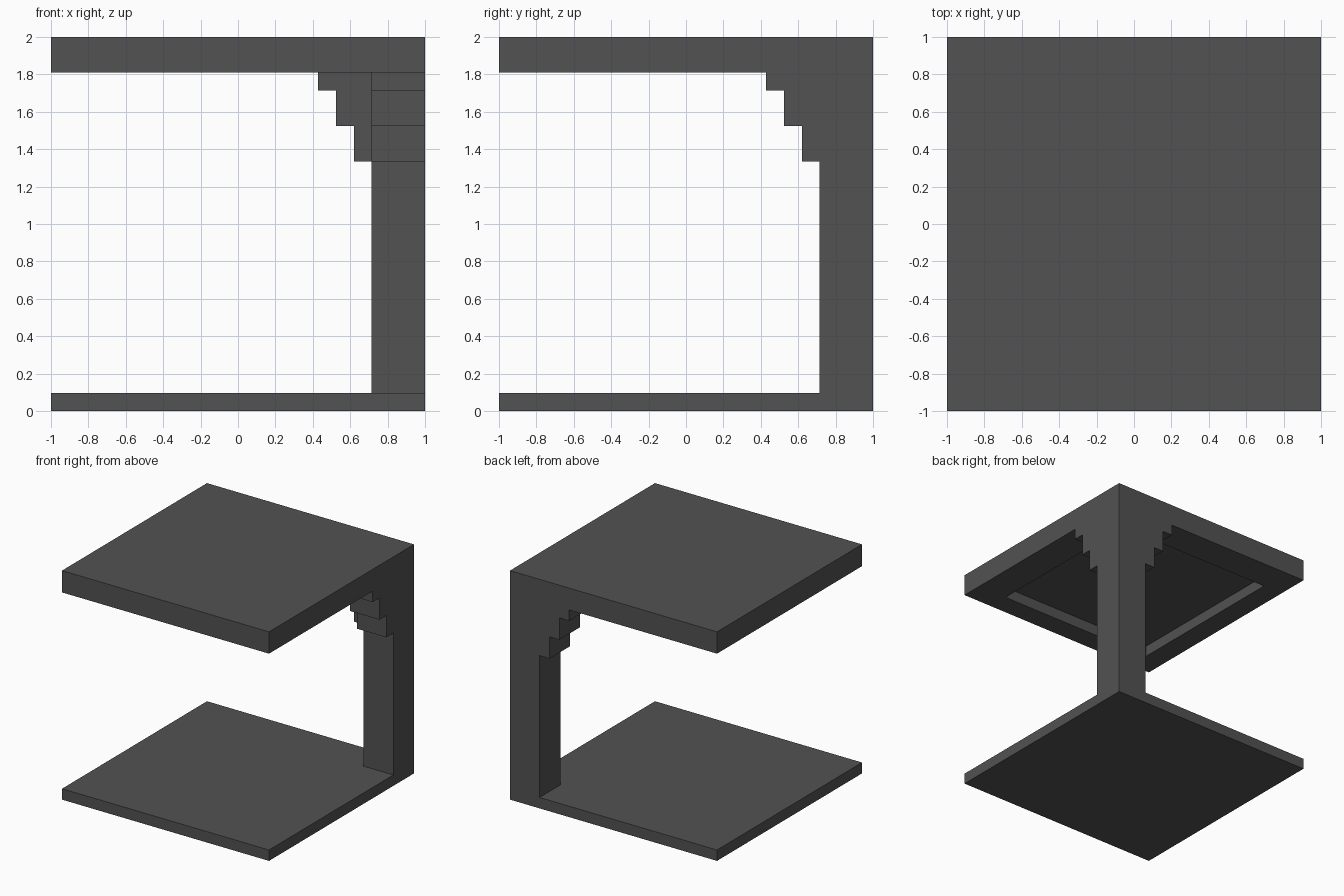
import bpy
import bmesh
from mathutils import Vector

cube = bpy.data.objects.get("Cube")
if cube:
    bpy.data.objects.remove(cube, do_unlink=True)

U = 2 / 21  # the whole shelter sits on a 21-unit module

grey = bpy.data.materials.new("dark grey")
grey.use_nodes = True
COLOUR = (0.085, 0.085, 0.085, 1)
grey.diffuse_color = COLOUR
grey.node_tree.nodes["Principled BSDF"].inputs["Base Color"].default_value = COLOUR


def finish(name, bm):
    """Turn a bmesh into a named, flat shaded object."""
    bmesh.ops.recalc_face_normals(bm, faces=bm.faces[:])
    mesh = bpy.data.meshes.new(name)
    bm.to_mesh(mesh)
    bm.free()
    mesh.materials.append(grey)
    obj = bpy.data.objects.new(name, mesh)
    bpy.context.collection.objects.link(obj)
    return obj


def box(lo, hi):
    """Box between two corners."""
    bm = bmesh.new()
    bmesh.ops.create_cube(bm, size=1)
    lo, hi = Vector(lo), Vector(hi)
    for v in bm.verts:
        v.co = (lo + hi) / 2 + v.co * (hi - lo)
    return bm


def bracket(name, along_x):
    """Stepped bracket reaching out from the post under the canopy."""
    inner = 1 - 3 * U
    # (distance from the outer wall, distance below the top) in modules
    steps = [(3, 2), (6, 2), (6, 3), (5, 3), (5, 5), (4, 5), (4, 7), (3, 7)]
    bm = bmesh.new()
    verts = []
    for out, down in steps:
        a, z = 1 - out * U, 2 - down * U
        verts.append(bm.verts.new((a, inner, z) if along_x else (inner, a, z)))
    face = bm.faces.new(verts)
    side = bmesh.ops.extrude_face_region(bm, geom=[face])
    shift = Vector((0, 3 * U, 0) if along_x else (3 * U, 0, 0))
    bmesh.ops.translate(bm, vec=shift, verts=[g for g in side["geom"] if isinstance(g, bmesh.types.BMVert)])
    return finish(name, bm)


# floor slab and corner post
finish("base", box((-1, -1, 0), (1, 1, U)))
finish("corner_post", box((1 - 3 * U, 1 - 3 * U, U), (1, 1, 2 - 2 * U)))

# canopy with a shallow recess in its underside, wider rim on the post sides
bm = box((-1, -1, 2 - 2 * U), (1, 1, 2))
bm.normal_update()
under = min(bm.faces, key=lambda f: f.calc_center_median().z)
bmesh.ops.inset_region(bm, faces=[under], thickness=2 * U, use_even_offset=True)
for v in under.verts:
    for i in (0, 1):
        v.co[i] = 1 - 3 * U if v.co[i] > 0 else -1 + 2 * U
ceiling = bmesh.ops.extrude_discrete_faces(bm, faces=[under])["faces"][0]
bmesh.ops.translate(bm, vec=(0, 0, U), verts=ceiling.verts[:])
finish("canopy", bm)

# the two brackets beside the post
bracket("side_bracket", False)
bracket("back_bracket", True)
